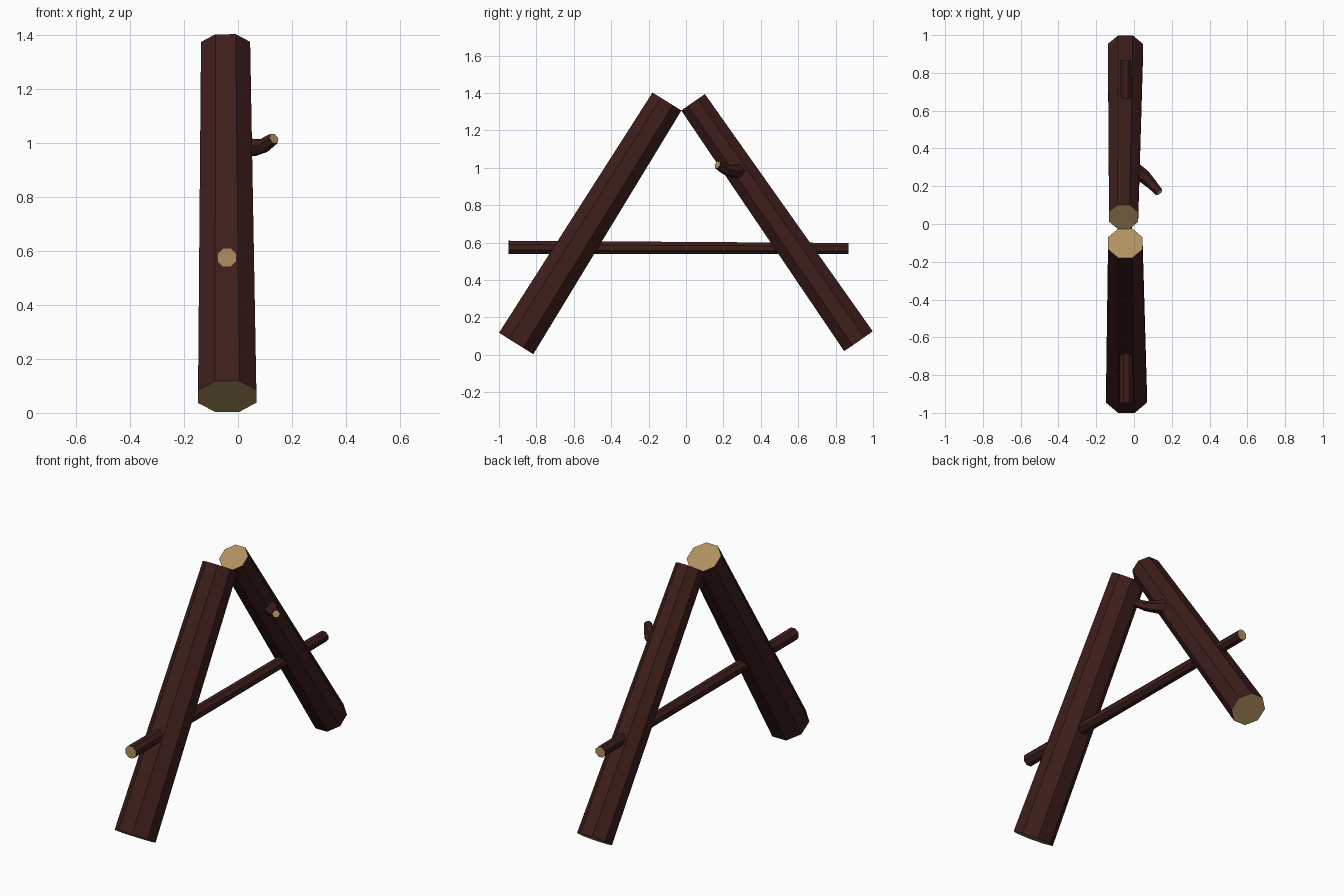
import bpy, bmesh, math
from mathutils import Vector

if "Cube" in bpy.data.objects:
    bpy.data.objects.remove(bpy.data.objects["Cube"])


def material(name, color):
    m = bpy.data.materials.new(name)
    m.diffuse_color = (*color, 1)
    m.use_nodes = True
    m.node_tree.nodes["Principled BSDF"].inputs["Base Color"].default_value = m.diffuse_color
    return m


bark = material("bark", (0.047, 0.013, 0.011))
cut_wood = material("cut_wood", (0.43, 0.28, 0.12))


def log(name, path, apothems, sides=8, ref=(1, 0, 0)):
    """Faceted tapering log along a path, with cut-wood end caps."""
    pts = [Vector(p) for p in path]
    bm = bmesh.new()
    rings = []
    for i, p in enumerate(pts):
        t = (pts[min(i + 1, len(pts) - 1)] - pts[max(i - 1, 0)]).normalized()
        u = Vector(ref)
        u = (u - t * u.dot(t)).normalized()
        v = t.cross(u)
        r = apothems[i] / math.cos(math.pi / sides)
        angles = [2 * math.pi * (k + 0.5) / sides for k in range(sides)]
        rings.append([bm.verts.new(p + r * (u * math.cos(a) + v * math.sin(a)))
                      for a in angles])
    for a, b in zip(rings, rings[1:]):
        for k in range(sides):
            n = (k + 1) % sides
            bm.faces.new((a[k], a[n], b[n], b[k]))
    for cap in (rings[0][::-1], rings[-1]):
        bm.faces.new(cap).material_index = 1
    bmesh.ops.recalc_face_normals(bm, faces=bm.faces)
    me = bpy.data.meshes.new(name)
    bm.to_mesh(me)
    bm.free()
    me.materials.append(bark)
    me.materials.append(cut_wood)
    ob = bpy.data.objects.new(name, me)
    bpy.context.collection.objects.link(ob)
    return ob


# Two leaning logs meeting at the top
log("front_log", [(-0.04, -0.908, 0.061), (-0.046, -0.102, 1.354)], [0.108, 0.091])
log("back_log", [(-0.045, 0.922, 0.073), (-0.055, 0.038, 1.35)], [0.093, 0.077])

# Thin crossbar running through both logs
log("crossbar", [(-0.041, -0.948, 0.575), (-0.045, 0.868, 0.568)], [0.035, 0.03])

# Curved twig stub on the back log
log("twig", [(0.0, 0.285, 0.983), (0.055, 0.25, 0.983),
             (0.095, 0.21, 0.99), (0.133, 0.168, 1.016)],
    [0.038, 0.031, 0.024, 0.019], sides=6, ref=(0, 0, 1))
